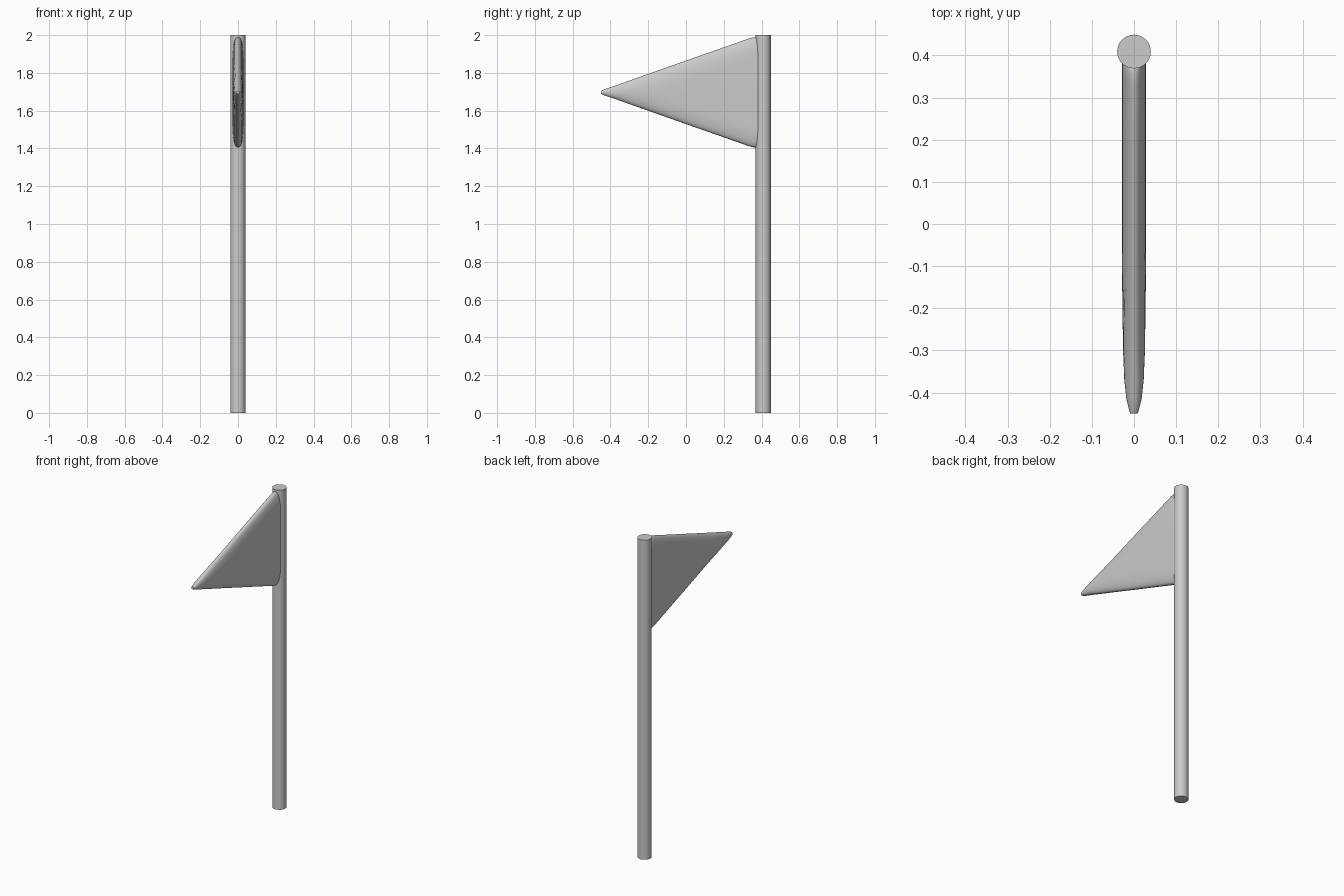
import bpy, bmesh, math

if "Cube" in bpy.data.objects:
    bpy.data.objects.remove(bpy.data.objects["Cube"])

POLE_Y = 0.409
FLAG_Z = 1.697


def finish(bm, name):
    bmesh.ops.recalc_face_normals(bm, faces=bm.faces)
    mesh = bpy.data.meshes.new(name)
    bm.to_mesh(mesh)
    bm.free()
    obj = bpy.data.objects.new(name, mesh)
    bpy.context.collection.objects.link(obj)
    bpy.ops.object.select_all(action='DESELECT')
    obj.select_set(True)
    bpy.context.view_layer.objects.active = obj
    bpy.ops.object.shade_smooth_by_angle(angle=math.radians(40))
    return obj


# Pole: plain round rod
bpy.ops.mesh.primitive_cylinder_add(vertices=32, radius=0.04, depth=2,
                                    location=(0, POLE_Y, 1))
bpy.context.object.name = "pole"
bpy.ops.object.shade_smooth_by_angle(angle=math.radians(40))


def section(bm, y, half_h, half_t, steps=8):
    """Pillow cross-section: flat sides with softly rounded top and bottom."""
    rim = min(half_h, 0.11)
    quarter = []
    for i in range(steps + 1):
        a = math.pi / 2 * i / steps
        quarter.append((half_t * math.cos(a) ** 0.85,
                        half_h - rim + rim * math.sin(a)))
    quarter[-1] = (0, half_h)
    half = quarter + [(-x, z) for x, z in reversed(quarter[:-1])]
    loop = half + [(-x, -z) for x, z in half]
    # the side flats keep both ends even when the rim fills the whole height
    return [bm.verts.new((x, y, FLAG_Z + z)) for x, z in loop]


# Pennant: soft-edged triangle lofted from the tip to the pole (y, half height, half thickness)
stations = [(-0.449, 0.008, 0.009), (-0.44, 0.013, 0.012), (-0.415, 0.022, 0.018),
            (-0.37, 0.037, 0.023), (-0.30, 0.062, 0.026), (-0.15, 0.115, 0.028),
            (0.0, 0.168, 0.029), (0.18, 0.231, 0.029), (0.33, 0.284, 0.029),
            (0.355, 0.291, 0.029), (0.375, 0.292, 0.029), (0.385, 0.284, 0.028)]
bm = bmesh.new()
rings = [section(bm, *s) for s in stations]
n = len(rings[0])
for a, b in zip(rings, rings[1:]):
    for i in range(n):
        j = (i + 1) % n
        bm.faces.new((a[i], a[j], b[j], b[i]))
bm.faces.new(rings[0])
bm.faces.new(rings[-1])
bmesh.ops.remove_doubles(bm, verts=bm.verts, dist=0.00005)
finish(bm, "pennant")
